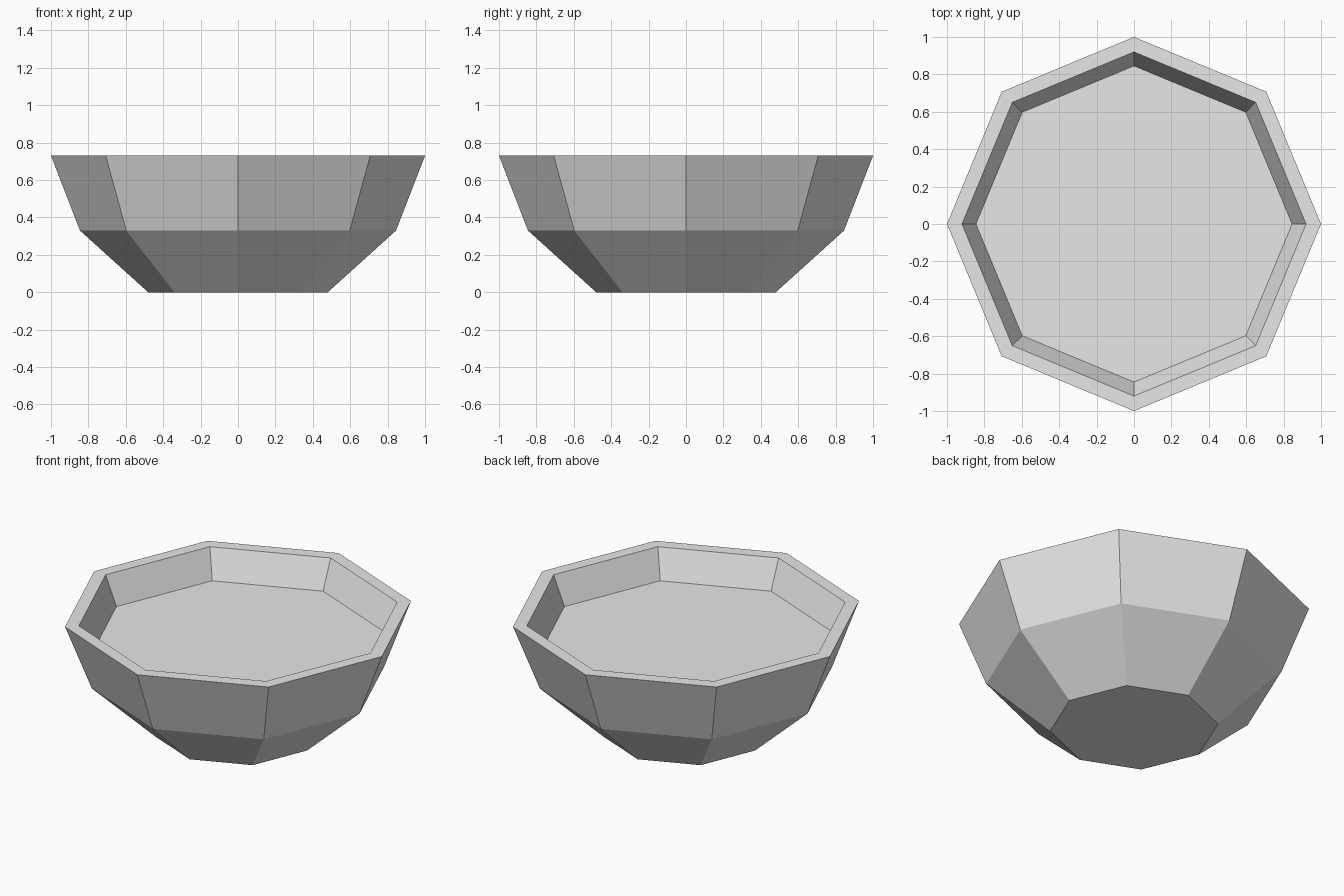
import bpy
import bmesh
from math import cos, sin, tau

cube = bpy.data.objects.get("Cube")
if cube:
    bpy.data.objects.remove(cube, do_unlink=True)

SIDES = 8

# Plain light grey for the whole bowl
grey = bpy.data.materials.new("light_grey")
grey.use_nodes = True
colour = (0.8, 0.8, 0.8, 1)
grey.diffuse_color = colour
grey.node_tree.nodes["Principled BSDF"].inputs["Base Color"].default_value = colour


def ring(bm, radius, z):
    """Add one octagonal ring of vertices with corners on the axes."""
    angles = [tau * i / SIDES for i in range(SIDES)]
    return [bm.verts.new((radius * cos(a), radius * sin(a), z)) for a in angles]


def faceted_bowl(name, profile, material):
    """Join the profile's rings with flat walls and cap both ends."""
    bm = bmesh.new()
    rings = [ring(bm, r, z) for r, z in profile]
    for low, high in zip(rings, rings[1:]):
        for i in range(SIDES):
            j = (i + 1) % SIDES
            bm.faces.new((low[i], low[j], high[j], high[i]))
    bm.faces.new(rings[0][::-1])
    bm.faces.new(rings[-1])
    bmesh.ops.recalc_face_normals(bm, faces=bm.faces)
    mesh = bpy.data.meshes.new(name)
    bm.to_mesh(mesh)
    bm.free()
    mesh.materials.append(material)
    obj = bpy.data.objects.new(name, mesh)
    bpy.context.collection.objects.link(obj)
    return obj


# Base, shoulder, outer rim, inner rim, recessed floor
faceted_bowl("bowl", [(0.48, 0), (0.845, 0.33), (1, 0.73), (0.92, 0.73), (0.845, 0.55)], grey)
